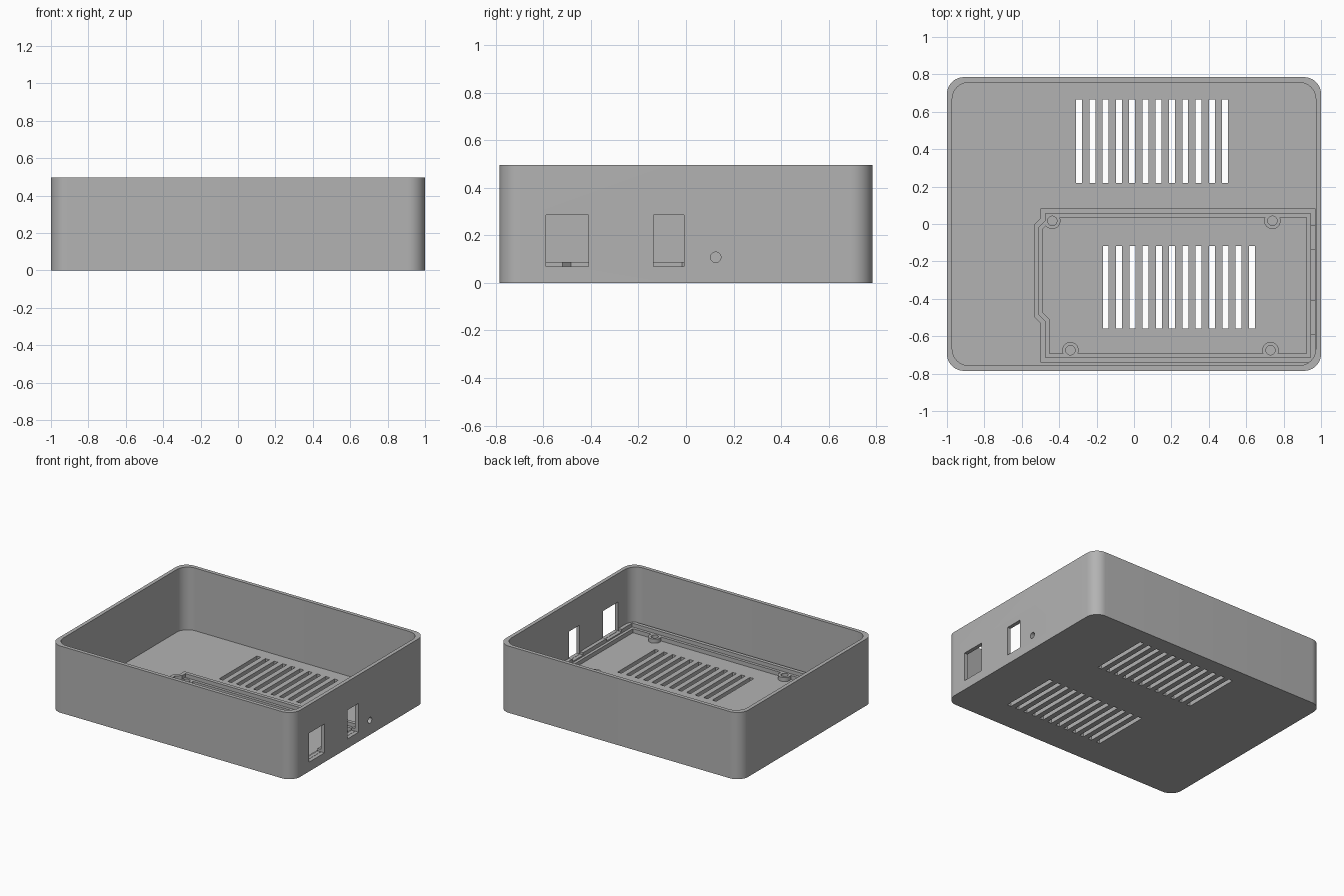
import bpy, bmesh, math

HX, HY, H = 1.0, 0.785, 0.497      # case half sizes and height
WALL, FLOOR = 0.028, 0.03
RIM_TOP, LEDGE_TOP = 0.088, 0.06

cube = bpy.data.objects.get("Cube")
if cube:
    bpy.data.objects.remove(cube, do_unlink=True)

grey = bpy.data.materials.new("plain grey")
grey.use_nodes = True
colour = (0.45, 0.45, 0.45, 1)
grey.diffuse_color = colour
grey.node_tree.nodes["Principled BSDF"].inputs["Base Color"].default_value = colour


def prism(name, outline, z0, z1):
    """Extrude a flat outline from z0 to z1."""
    bm = bmesh.new()
    face = bm.faces.new([bm.verts.new((x, y, z0)) for x, y in outline])
    new = bmesh.ops.extrude_face_region(bm, geom=[face])["geom"]
    bmesh.ops.translate(bm, vec=(0, 0, z1 - z0),
                        verts=[v for v in new if isinstance(v, bmesh.types.BMVert)])
    bmesh.ops.recalc_face_normals(bm, faces=bm.faces)
    mesh = bpy.data.meshes.new(name)
    bm.to_mesh(mesh)
    bm.free()
    mesh.materials.append(grey)
    ob = bpy.data.objects.new(name, mesh)
    bpy.context.collection.objects.link(ob)
    return ob


def rect(x0, x1, y0, y1):
    return [(x0, y0), (x1, y0), (x1, y1), (x0, y1)]


def circle(x, y, r, n=32):
    return [(x + r * math.cos(math.tau * i / n), y + r * math.sin(math.tau * i / n))
            for i in range(n)]


def rounded(hx, hy, r, n=12):
    pts = []
    for q, (sx, sy) in enumerate([(1, 1), (-1, 1), (-1, -1), (1, -1)]):
        for i in range(n + 1):
            a = math.pi / 2 * (q + i / n)
            pts.append((sx * (hx - r) + r * math.cos(a), sy * (hy - r) + r * math.sin(a)))
    return pts


def tray_outline(d):
    """Tray edge with its side bulge, moved inward by d."""
    k = d * math.tan(math.pi / 8)
    return [(0.97 - d, -0.74 + d), (0.97 - d, 0.083 - d), (-0.5 + d, 0.083 - d),
            (-0.5 + d, 0.03 - k), (-0.535 + d, -0.005 - k),
            (-0.535 + d, -0.495 + k), (-0.5 + d, -0.53 + k), (-0.5 + d, -0.74 + d)]


def combine(ob, tool, operation="DIFFERENCE", keep=False):
    mod = ob.modifiers.new("cut", "BOOLEAN")
    mod.operation, mod.object, mod.solver = operation, tool, "EXACT"
    bpy.context.view_layer.objects.active = ob
    bpy.ops.object.modifier_apply(modifier=mod.name)
    if not keep:
        bpy.data.objects.remove(tool, do_unlink=True)


# Open case with rounded corners
case = prism("case", rounded(HX, HY, 0.09), 0, H)
combine(case, prism("cavity", rounded(HX - WALL, HY - WALL, 0.09), FLOOR, H + 0.1))

# Two rows of vent slots through the floor
for x_start, y0, y1 in [(-0.31, 0.22, 0.665), (-0.167, -0.56, -0.117)]:
    for i in range(12):
        x = x_start + i * 0.071
        combine(case, prism("slot", rect(x, x + 0.032, y0, y1), -0.1, FLOOR + 0.1))

# Board tray: raised lip, lower ledge and four screw posts
tray = prism("board_tray", tray_outline(0), FLOOR - 0.01, RIM_TOP)
combine(tray, prism("lip_recess", tray_outline(0.027), LEDGE_TOP, 0.2))
combine(tray, prism("tray_opening", tray_outline(0.048), 0, 0.2))
for x, y in [(-0.437, 0.017), (0.74, 0.017), (-0.34, -0.675), (0.73, -0.675)]:
    combine(tray, prism("post", circle(x, y, 0.044), FLOOR - 0.01, LEDGE_TOP), "UNION")
    combine(tray, prism("screw_hole", circle(x, y, 0.025), 0, 0.2))

# Port windows through the side wall and the tray lip
for y0, y1 in [(-0.59, -0.41), (-0.137, -0.008)]:
    window = prism("window", rect(0.942, 1.1, y0, y1), 0.07, 0.285)
    combine(tray, window, keep=True)
    combine(case, window)

# Small round hole in the side wall
hole = prism("round_hole", circle(0, 0, 0.022), 0.9, 1.1)
hole.rotation_euler = (0, math.pi / 2, 0)
hole.location = (0, 0.125, 0.108)
bpy.context.view_layer.update()
combine(case, hole)

# Smooth the curved corners and keep edges sharp
for ob in (case, tray):
    bpy.ops.object.select_all(action="DESELECT")
    ob.select_set(True)
    bpy.context.view_layer.objects.active = ob
    bpy.ops.object.shade_smooth_by_angle(angle=math.radians(30))
